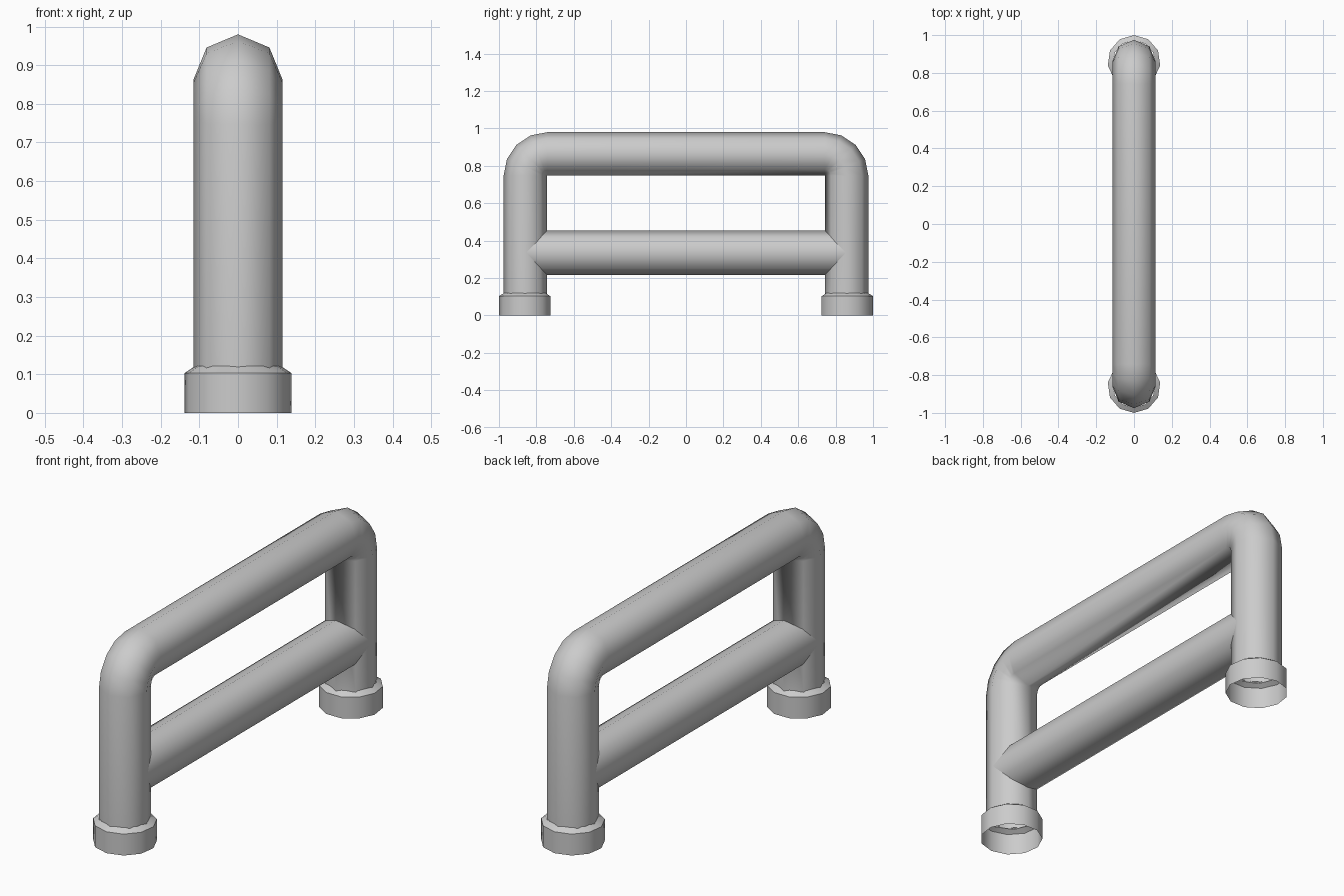
import bpy, bmesh
from math import sin, cos, pi, radians

if "Cube" in bpy.data.objects:
    bpy.data.objects.remove(bpy.data.objects["Cube"])

R = 0.1165      # tube radius
RX = 0.115      # tube half width in x
LEG_Y = 0.8585
BAR_Z = 0.8635


def loft(name, rings, mirror=False):
    """Skin a list of equal-length point rings; ends stay open."""
    bm = bmesh.new()
    loops = [[bm.verts.new(p) for p in ring] for ring in rings]
    n = len(loops[0])
    for a, b in zip(loops, loops[1:]):
        for i in range(n):
            j = (i + 1) % n
            bm.faces.new((a[i], a[j], b[j], b[i]))
    bmesh.ops.remove_doubles(bm, verts=bm.verts[:], dist=0.0005)
    bmesh.ops.recalc_face_normals(bm, faces=bm.faces[:])
    mesh = bpy.data.meshes.new(name)
    bm.to_mesh(mesh)
    bm.free()
    obj = bpy.data.objects.new(name, mesh)
    bpy.context.collection.objects.link(obj)
    if mirror:
        mod = obj.modifiers.new("Mirror", 'MIRROR')
        mod.use_axis = (False, True, False)
        mod.use_mirror_merge = False
    mesh.shade_smooth()
    mesh.set_sharp_from_angle(angle=radians(50))
    return obj


def tube_ring(y, z, a, rx=RX, r=R, sides=8):
    """Octagon across the path; a tilts its outward side from +y to +z to -y."""
    ring = []
    for i in range(sides):
        t = 2 * pi * i / sides
        u = r * cos(t)
        ring.append((rx * sin(t), y + u * cos(a), z + u * sin(a)))
    return ring


# bent hoop: legs, corner bends around the inner corner, top bar
rings = [tube_ring(LEG_Y, 0.115, 0)]
for side in (1, -1):
    for k in range(5):
        a = pi / 8 * k + (0 if side == 1 else pi / 2)
        rings.append(tube_ring(side * (LEG_Y - R) + R * cos(a),
                               BAR_Z - R + R * sin(a), a))
rings.append(tube_ring(-LEG_Y, 0.115, pi))
loft("bent_tube_frame", rings)

# lower rail running into both legs
loft("lower_rail", [tube_ring(y, 0.335, pi / 2, rx=0.1135, r=0.119)
                    for y in (-0.85, 0.85)])

# hollow foot collars with a sloped shoulder
collar = [[(r * sin(2 * pi * i / 11), 0.86 + r * cos(2 * pi * i / 11), z)
           for i in range(11)]
          for r, z in ((0.112, 0.121), (0.14, 0.103), (0.14, 0.0))]
loft("foot_collars", collar, mirror=True)
